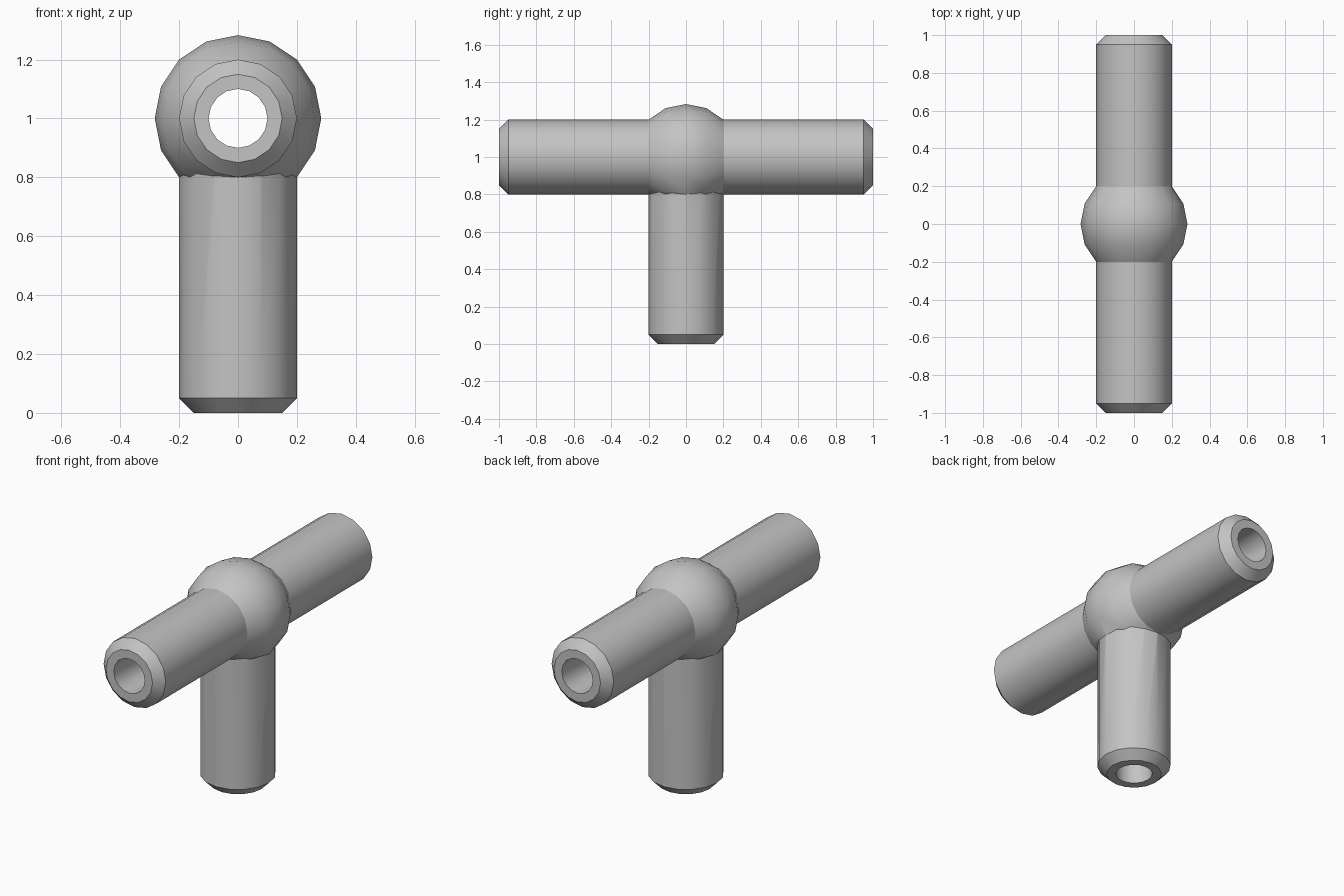
import bpy, bmesh, math
from mathutils import Matrix, Vector

cube = bpy.data.objects.get("Cube")
if cube:
    bpy.data.objects.remove(cube)

SIDES = 16
R, BORE, BEVEL = 0.2, 0.1, 0.05
BALL = R * math.sqrt(2)
AXIS_Z = 1.0

grey = bpy.data.materials.new("pipe grey")
grey.use_nodes = True
colour = (0.55, 0.55, 0.55, 1)
grey.diffuse_color = colour
grey.node_tree.nodes["Principled BSDF"].inputs["Base Color"].default_value = colour


def lathe(name, profile, matrix):
    """Closed solid turned about local z from (radius, height) points."""
    bm = bmesh.new()
    rings = []
    for r, h in profile:
        angles = [2 * math.pi * i / SIDES for i in range(SIDES)]
        rings.append([bm.verts.new((r * math.cos(a), r * math.sin(a), h)) for a in angles])
    for low, high in zip(rings, rings[1:]):
        for i in range(SIDES):
            j = (i + 1) % SIDES
            bm.faces.new((low[i], low[j], high[j], high[i]))
    bm.faces.new(rings[0][::-1])
    bm.faces.new(rings[-1])
    bm.transform(matrix)
    bmesh.ops.recalc_face_normals(bm, faces=bm.faces)
    mesh = bpy.data.meshes.new(name)
    bm.to_mesh(mesh)
    bm.free()
    mesh.materials.append(grey)
    obj = bpy.data.objects.new(name, mesh)
    bpy.context.collection.objects.link(obj)
    return obj


def combine(target, tool, operation):
    mod = target.modifiers.new(operation.title(), "BOOLEAN")
    mod.operation, mod.object, mod.solver = operation, tool, "EXACT"
    bpy.context.view_layer.objects.active = target
    bpy.ops.object.modifier_apply(modifier=mod.name)
    bpy.data.objects.remove(tool)


upright = Matrix.Identity(4)
lying = Matrix.Translation(Vector((0, 0, AXIS_Z))) @ Matrix.Rotation(math.pi / 2, 4, "X")

# Cross pipe with a ball joint in the middle
end = [(R - BEVEL, -1), (R, BEVEL - 1)]
ball = [(BALL * math.cos(a), BALL * math.sin(a))
        for a in (math.radians(22.5 * k) for k in range(-2, 3))]
far_end = [(r, -h) for r, h in reversed(end)]
pipe = lathe("pipe_tee", end + ball + far_end, lying)

# Stem down to the ground
stem = lathe("stem", [(R - BEVEL, 0), (R, BEVEL), (R, AXIS_Z)], upright)
combine(pipe, stem, "UNION")

# Bores through the cross pipe and up the stem
combine(pipe, lathe("cross_bore", [(BORE, -1.1), (BORE, 1.1)], lying), "DIFFERENCE")
combine(pipe, lathe("stem_bore", [(BORE, -0.1), (BORE, AXIS_Z)], upright), "DIFFERENCE")

# Smooth rounds, sharp bevels and joints
bpy.ops.object.select_all(action="DESELECT")
pipe.select_set(True)
bpy.context.view_layer.objects.active = pipe
bpy.ops.object.shade_smooth_by_angle(angle=math.radians(30))
